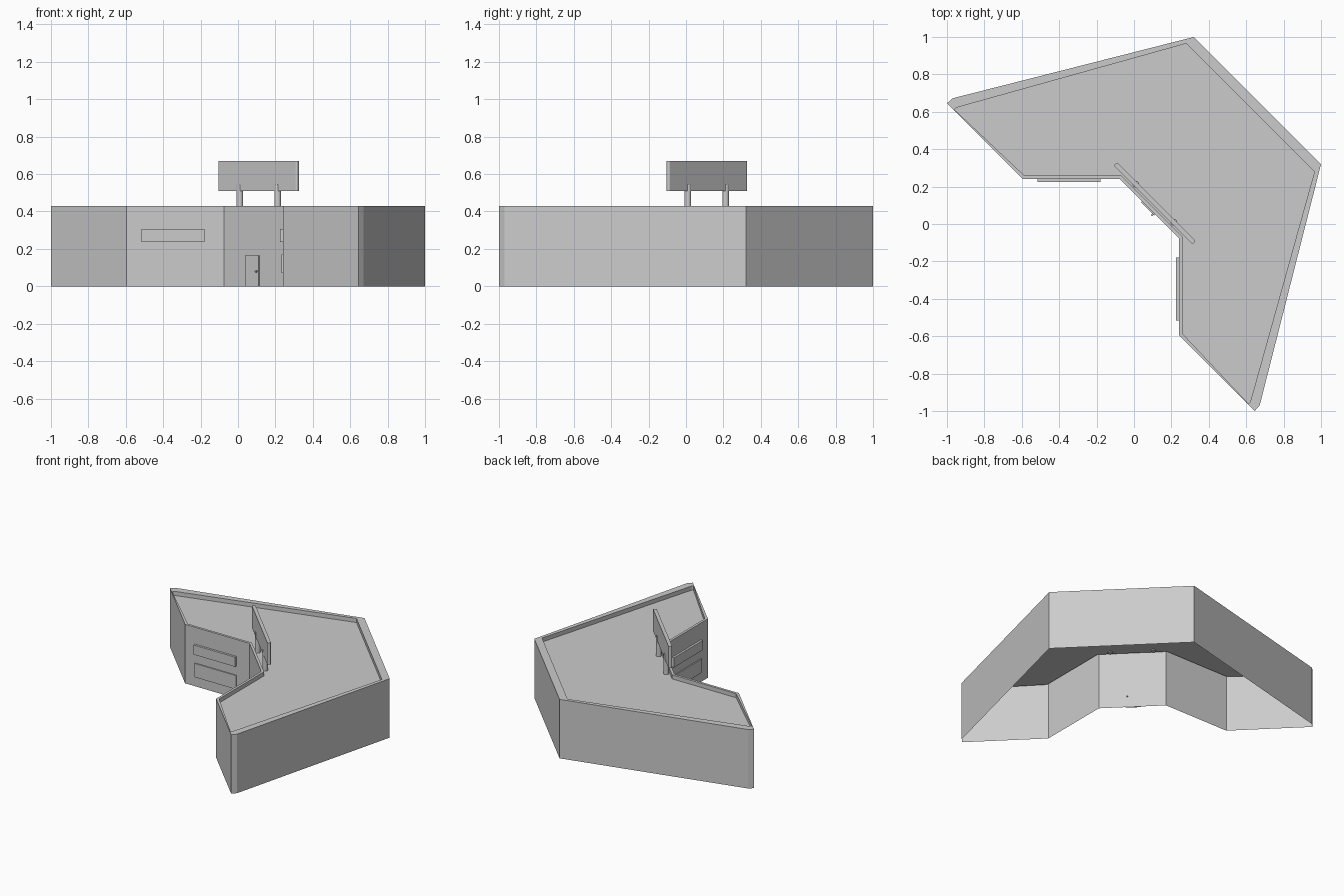
import bpy
import bmesh
from math import radians
from mathutils import Matrix, Vector

cube = bpy.data.objects.get("Cube")
if cube:
    bpy.data.objects.remove(cube, do_unlink=True)

grey = bpy.data.materials.new("plain grey")
grey.use_nodes = True
grey.diffuse_color = (0.6, 0.6, 0.6, 1)
grey.node_tree.nodes["Principled BSDF"].inputs["Base Color"].default_value = (0.6, 0.6, 0.6, 1)

WALL_TOP, ROOF = 0.43, 0.40
TURN = Matrix.Rotation(radians(-45), 4, "Z")  # entrance faces diagonally


def finish(name, bm):
    mesh = bpy.data.meshes.new(name)
    bm.to_mesh(mesh)
    bm.free()
    mesh.materials.append(grey)
    obj = bpy.data.objects.new(name, mesh)
    bpy.context.collection.objects.link(obj)
    return obj


def box(name, size, local, origin):
    """Box set in the diagonal entrance frame."""
    bm = bmesh.new()
    bmesh.ops.create_cube(bm, size=1)
    bmesh.ops.scale(bm, vec=size, verts=bm.verts)
    bmesh.ops.translate(bm, vec=local, verts=bm.verts)
    bmesh.ops.transform(bm, matrix=Matrix.Translation(origin) @ TURN, verts=bm.verts)
    return finish(name, bm)


def cylinder(name, radius, length, local, origin, tilt=0, sides=16):
    bm = bmesh.new()
    bmesh.ops.create_cone(bm, cap_ends=True, segments=sides, radius1=radius,
                          radius2=radius, depth=length)
    place = (Matrix.Translation(origin) @ TURN @ Matrix.Translation(local)
             @ Matrix.Rotation(radians(tilt), 4, "X"))
    bmesh.ops.transform(bm, matrix=place, verts=bm.verts)
    for f in bm.faces:
        f.smooth = len(f.verts) == 4
    return finish(name, bm)


def mirrored(half):
    """Complete an outline by reflecting it across the x = y diagonal."""
    return half + [(y, x) for x, y in reversed(half)]


# Building shell: outer walls, parapet rim and sunken roof, open underneath
outer = mirrored([(0.32, 1.0), (-0.97, 0.672), (-1.0, 0.645), (-0.595, 0.24), (-0.075, 0.24)])
inner = mirrored([(0.28, 0.965), (-0.95, 0.622), (-0.96, 0.612), (-0.585, 0.258), (-0.068, 0.258)])
bm = bmesh.new()
rings = [[bm.verts.new((x, y, z)) for x, y in outline]
         for outline, z in ((outer, 0), (outer, WALL_TOP), (inner, WALL_TOP), (inner, ROOF))]
count = len(outer)
for low, high in zip(rings, rings[1:]):
    for i in range(count):
        j = (i + 1) % count
        bm.faces.new((low[i], low[j], high[j], high[i]))
bm.faces.new(rings[-1])
bm.normal_update()

# Window bays pushed out of both wing walls
WINDOW_SPAN = (-0.515, -0.18)
WINDOW_ROWS = ((0.07, 0.17, 0.008), (0.237, 0.307, 0.016))  # bottom, top, depth
for along, across in ((0, 1), (1, 0)):
    def wall_faces():
        return [f for f in bm.faces if f.normal[across] < -0.99
                and abs(f.calc_center_median()[across] - 0.24) < 0.002
                and f.calc_center_median()[along] < 0]

    cuts = [(along, p) for p in WINDOW_SPAN] + [(2, z) for row in WINDOW_ROWS for z in row[:2]]
    for axis, position in cuts:
        faces = wall_faces()
        geom = set(faces)
        for f in faces:
            geom.update(f.edges)
            geom.update(f.verts)
        point, normal = Vector(), Vector()
        point[axis], normal[axis] = position, 1
        bmesh.ops.bisect_plane(bm, geom=list(geom), plane_co=point, plane_no=normal)
        bm.normal_update()
    for bottom, top, depth in WINDOW_ROWS:
        pane = [f for f in wall_faces()
                if bottom < f.calc_center_median().z < top
                and WINDOW_SPAN[0] < f.calc_center_median()[along] < WINDOW_SPAN[1]]
        made = bmesh.ops.extrude_face_region(bm, geom=pane)["geom"]
        push = Vector()
        push[across] = -depth
        bmesh.ops.translate(bm, vec=push, verts=[v for v in made if isinstance(v, bmesh.types.BMVert)])
        bm.normal_update()
finish("building_shell", bm)

# Entrance door with handle on the diagonal wall
door_spot = (0.0825, 0.0825, 0)
box("door", (0.1, 0.008, 0.165), (-0.005, -0.004, 0.0825), door_spot)
cylinder("door_handle", 0.005, 0.03, (0.034, -0.005, 0.08), door_spot, tilt=90, sides=10)

# Roof sign: panel with softened ends, on two posts
sign_spot = (0.111, 0.111, 0)
panel = box("sign_panel", (0.595, 0.024, 0.16), (0, 0, 0.59), sign_spot)
bm = bmesh.new()
bm.from_mesh(panel.data)
upright = [e for e in bm.edges if abs(e.verts[0].co.z - e.verts[1].co.z) > 0.1]
bmesh.ops.bevel(bm, geom=upright, offset=0.008, segments=3, profile=0.5, affect="EDGES")
bm.to_mesh(panel.data)
bm.free()
for side, x in (("right", -0.143), ("left", 0.143)):
    cylinder(side + "_sign_post", 0.018, 0.15, (x, 0, 0.47), sign_spot)
